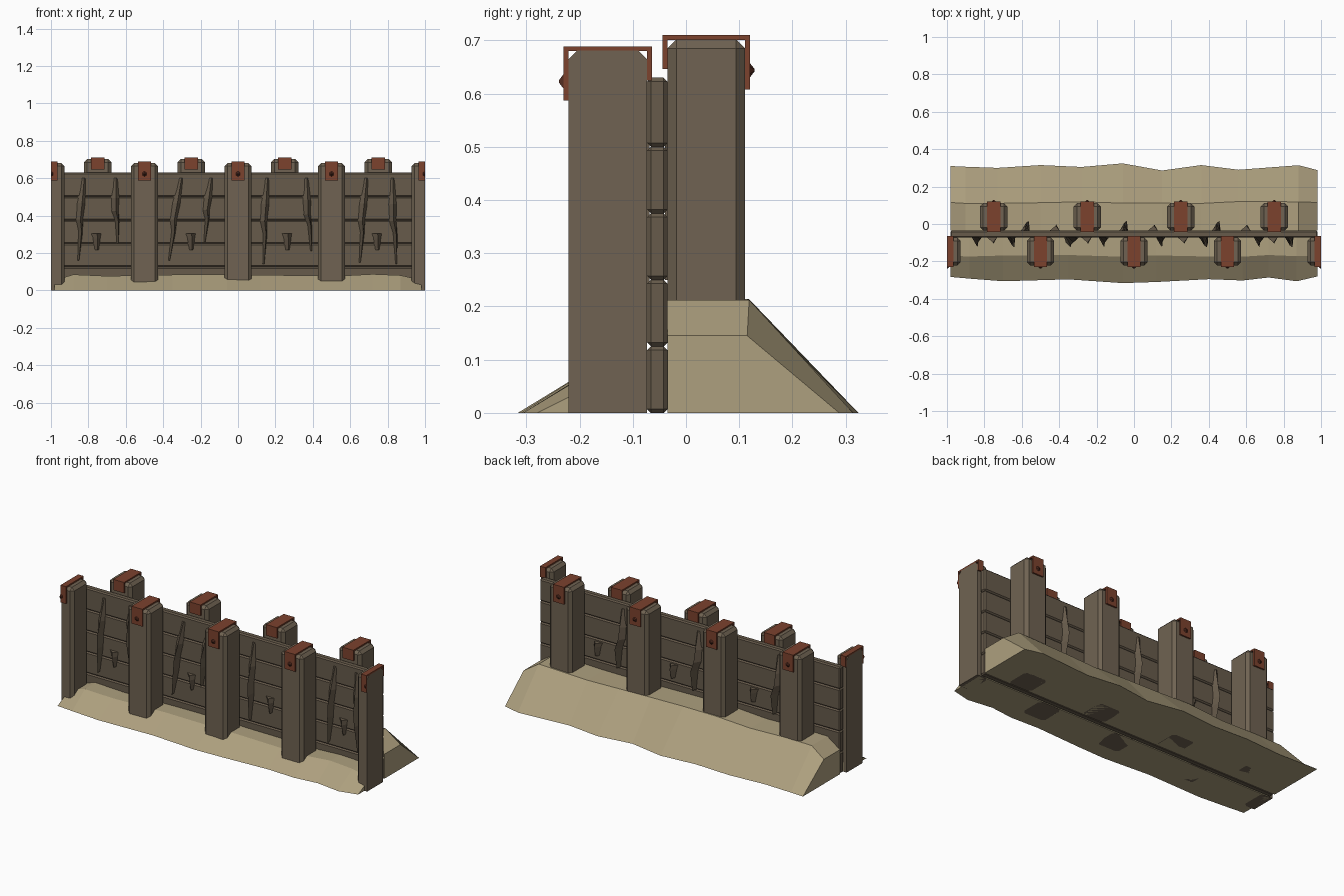
import bpy, bmesh, random
from math import pi
from mathutils import Matrix, Vector

random.seed(4)
if "Cube" in bpy.data.objects:
    bpy.data.objects.remove(bpy.data.objects["Cube"])


def material(name, rgb):
    m = bpy.data.materials.new(name)
    m.use_nodes = True
    m.diffuse_color = (*rgb, 1)
    m.node_tree.nodes["Principled BSDF"].inputs["Base Color"].default_value = (*rgb, 1)
    return m


WOOD = material("post wood", (0.16, 0.124, 0.084))
PLANK = material("plank wood", (0.135, 0.104, 0.07))
SAND = material("sand", (0.42, 0.35, 0.21))
RUST = material("rusty iron", (0.2, 0.054, 0.027))
BOLT = material("dark rust", (0.09, 0.026, 0.015))

WALL_FRONT, WALL_BACK, END = -0.073, -0.035, 0.982


def finish(bm, name, mat):
    bmesh.ops.recalc_face_normals(bm, faces=bm.faces)
    me = bpy.data.meshes.new(name)
    bm.to_mesh(me)
    bm.free()
    me.materials.append(mat)
    ob = bpy.data.objects.new(name, me)
    bpy.context.collection.objects.link(ob)
    return ob


def box(lo, hi):
    bm = bmesh.new()
    lo, hi = Vector(lo), Vector(hi)
    bmesh.ops.create_cube(bm, size=1, matrix=Matrix.Translation((lo + hi) / 2)
                          @ Matrix.Diagonal((*(hi - lo), 1)))
    return bm


def trim(bm):
    """Cut off whatever sticks out past the ends of the wall section."""
    for s in (-1, 1):
        geom = bm.verts[:] + bm.edges[:] + bm.faces[:]
        bmesh.ops.bisect_plane(bm, geom=geom, plane_co=(s, 0, 0),
                               plane_no=(s, 0, 0), clear_outer=True)
        rim = [e for e in bm.edges if e.is_boundary]
        if rim:
            bmesh.ops.holes_fill(bm, edges=rim)


def loft(rings, closed=True):
    """Skin a row of equal rings and cap both ends."""
    bm = bmesh.new()
    rows = [[bm.verts.new(p) for p in ring] for ring in rings]
    n = len(rows[0])
    for a, b in zip(rows, rows[1:]):
        for i in range(n):
            bm.faces.new((a[i], a[(i + 1) % n], b[(i + 1) % n], b[i]))
    bm.faces.new(rows[0])
    bm.faces.new(rows[-1])
    return bm


# Posts with chamfered corners, iron straps and bolts
def post(name, x, y0, y1, top, out):
    bm = box((x - 0.073, y0, 0), (x + 0.073, y1, top))
    edges = [e for e in bm.edges if max(v.co.z for v in e.verts) > 0.01]
    bmesh.ops.bevel(bm, geom=edges, offset=0.017, segments=1, affect='EDGES')
    trim(bm)
    finish(bm, name, WOOD)

    # U-shaped strap: long leg on the outer face, short leg over the wall
    t, z = 0.009, top + 0.008
    outer, inner = (y0, y1) if out < 0 else (y1, y0)
    long_z, short_z = z - 0.102, z - 0.064
    prof = [(outer + out * t, long_z), (outer + out * t, z), (inner - out * t, z),
            (inner - out * t, short_z), (inner, short_z), (inner, z - t),
            (outer, z - t), (outer, long_z)]
    bm = loft([[(x + dx, y, h) for y, h in prof] for dx in (-0.035, 0.035)])
    trim(bm)
    finish(bm, name + "_strap", RUST)

    bm = bmesh.new()
    mat = (Matrix.Translation((x, outer + out * (t + 0.004), z - 0.066))
           @ Matrix.Rotation(-out * pi / 2, 4, 'X'))
    bmesh.ops.create_cone(bm, cap_ends=True, segments=6, radius1=0.015,
                          radius2=0.002, depth=0.01, matrix=mat)
    trim(bm)
    finish(bm, name + "_bolt", BOLT)


for i in range(5):
    post(f"front_post_{i + 1}", -1 + i * 0.5, -0.221, WALL_FRONT, 0.681, -1)
for i in range(4):
    post(f"back_post_{i + 1}", -0.75 + i * 0.5, WALL_BACK, 0.111, 0.702, 1)

# Horizontal planks, chamfered so that grooves show between them
for i in range(5):
    z1 = 0.63 if i == 4 else (i + 1) * 0.125
    bm = box((-END, WALL_FRONT, i * 0.125), (END, WALL_BACK, z1))
    bmesh.ops.bevel(bm, geom=bm.edges[:], offset=0.007, segments=1, affect='EDGES')
    finish(bm, f"plank_{i + 1}", PLANK)


# Splinters: three-sided slivers standing out from the wall
def splinter(name, x_top, x_low, z_top, z_low, side, stations):
    wall = WALL_FRONT + 0.004 if side < 0 else WALL_BACK - 0.004
    rings = []
    for t, left, right, depth in stations:
        x = x_top + (x_low - x_top) * t
        z = z_top + (z_low - z_top) * t
        rings.append([(x + left, wall, z), (x + right, wall, z),
                      (x + (left + right) * 0.5 + 0.006, wall + side * depth, z)])
    finish(loft(rings), name, PLANK)


TALL = [(0, -0.014, 0.018, 0.008), (0.3, -0.026, 0.022, 0.03),
        (0.5, -0.026, 0.014, 0.045), (0.65, -0.008, 0.016, 0.055),
        (1, -0.004, 0.003, 0.03)]
SMALL = [(0, -0.03, 0.03, 0.03), (0.3, -0.02, 0.024, 0.036), (1, -0.012, 0.012, 0.02)]

# Front bays: a pair of tall splinters and a small one in each
for i, (xt, xl, zl) in enumerate([
        (-0.83, -0.855, 0.16), (-0.66, -0.645, 0.25), (-0.31, -0.37, 0.16),
        (-0.15, -0.18, 0.26), (0.15, 0.135, 0.14), (0.36, 0.39, 0.21),
        (0.68, 0.65, 0.15), (0.82, 0.845, 0.14)]):
    splinter(f"front_splinter_{i + 1}", xt, xl, 0.6, zl, -1, TALL)
for i, x in enumerate((-0.76, -0.255, 0.26, 0.74)):
    splinter(f"front_chip_{i + 1}", x, x + 0.004, 0.305, 0.215, -1, SMALL)

# Back bays: one tall and one small splinter in each
for i, x in enumerate((-0.58, -0.055, 0.44)):
    splinter(f"back_splinter_{i + 1}", x - 0.01, x + 0.015, 0.6, 0.25, 1, TALL)
    splinter(f"back_chip_{i + 1}", x + 0.155, x + 0.16, 0.36, 0.28, 1, SMALL)


# Sand banks: a cross-section swept along uneven stations
def bank(name, wall, ridge, height, low, foot):
    rings = []
    last = len(foot) - 1
    for i, (x, y) in enumerate(foot):
        end = i in (0, last)
        h = low if end else height + random.uniform(-0.008, 0.008)
        r = ridge if end else ridge + random.uniform(-0.006, 0.006)
        rings.append([(x, wall, 0), (x, wall, h), (x, r, h), (x, y, 0)])
    finish(loft(rings), name, SAND)


bank("back_sand_bank", WALL_BACK, 0.115, 0.207, 0.145,
     [(-END, 0.31), (-0.9, 0.306), (-0.73, 0.3), (-0.5, 0.315), (-0.28, 0.305),
      (-0.06, 0.324), (0.15, 0.286), (0.36, 0.315), (0.56, 0.29), (0.88, 0.314),
      (END, 0.288)])
bank("front_sand_bank", WALL_FRONT, -0.17, 0.08, 0.055,
     [(-END, -0.283), (-0.88, -0.292), (-0.7, -0.306), (-0.35, -0.296),
      (-0.06, -0.316), (0.12, -0.31), (0.4, -0.295), (0.58, -0.302),
      (0.72, -0.286), (0.87, -0.306), (END, -0.28)])
